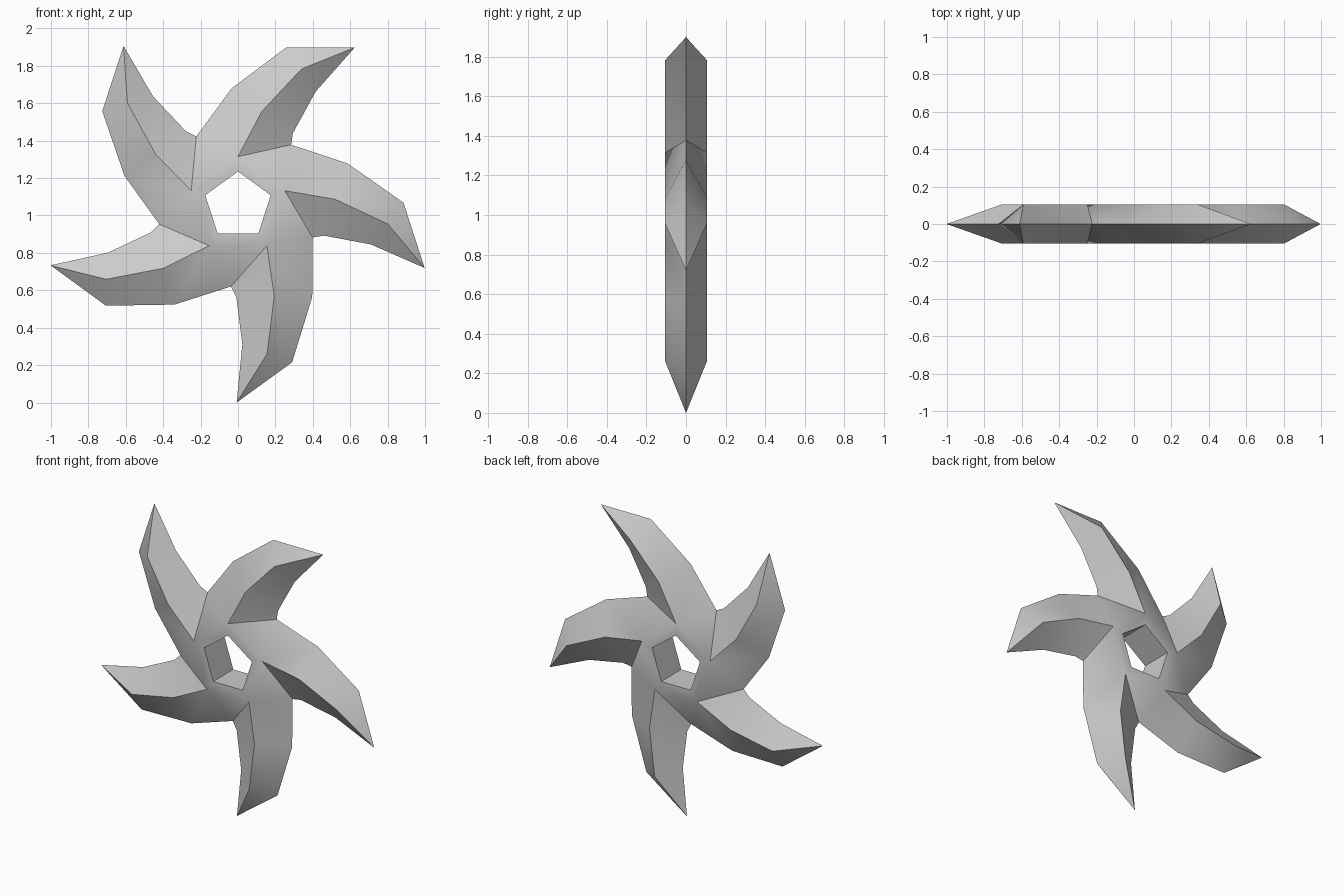
import bpy, bmesh
from math import radians, cos, sin

if "Cube" in bpy.data.objects:
    bpy.data.objects.remove(bpy.data.objects["Cube"])

CENTER_Z = 1.0515   # hub height
HALF = 0.105        # half thickness at the hub and blade ridges
STEP = 72           # five-fold symmetry

# Blade outline in polar form: radius, angle, height factor (0 = sharp edge, 1 = ridge)
HOLE = (0.184, 90, 1)
HUB = (0.263, 90, 1)
RIDGE_1, RIDGE_2 = (0.520, 75.9, 1), (0.807, 65.1, 1)
UPPER_1, UPPER_2 = (0.628, 93.2, 0), (0.885, 73.1, 0)
LOWER_1, LOWER_2 = (0.486, 52.9, 0), (0.739, 55.8, 0)
VALLEY = (0.433, 49, 0)
TIP = (1.0515, 53.6, 0)


def turned(p, n):
    """Same point on the n-th neighbouring blade."""
    return (p[0], p[1] + n * STEP, p[2])


hub_next, hole_next, valley_next = turned(HUB, 1), turned(HOLE, 1), turned(VALLEY, 1)
hole_mid, hole_mid_next = (0.184, 90, 0), (0.184, 162, 0)

# One fifth of one side
FACES = [
    # lower slope of the blade
    (HUB, RIDGE_1, LOWER_1, VALLEY),
    (RIDGE_1, RIDGE_2, LOWER_2, LOWER_1),
    (RIDGE_2, TIP, LOWER_2),
    # upper slope of the blade
    (HUB, valley_next, UPPER_1, RIDGE_1),
    (RIDGE_1, UPPER_1, UPPER_2, RIDGE_2),
    (RIDGE_2, UPPER_2, TIP),
    # root of the blade, flat hub ring and wall of the hole
    (hub_next, valley_next, HUB),
    (HOLE, hole_next, hub_next, HUB),
    (HOLE, hole_mid, hole_mid_next, hole_next),
]

bm = bmesh.new()
for side in (-1, 1):
    for k in range(5):
        for face in FACES:
            verts = []
            for r, a, h in (turned(p, k) for p in face):
                a = radians(a)
                verts.append(bm.verts.new((r * cos(a), side * h * HALF,
                                           CENTER_Z + r * sin(a))))
            bm.faces.new(verts)
bmesh.ops.remove_doubles(bm, verts=bm.verts, dist=0.0005)
bmesh.ops.recalc_face_normals(bm, faces=bm.faces)

mesh = bpy.data.meshes.new("throwing_star")
bm.to_mesh(mesh)
bm.free()
star = bpy.data.objects.new("throwing_star", mesh)
bpy.context.collection.objects.link(star)

# Soft shading along the blades, crisp ridges
bpy.context.view_layer.objects.active = star
star.select_set(True)
bpy.ops.object.shade_smooth_by_angle(angle=radians(30))
